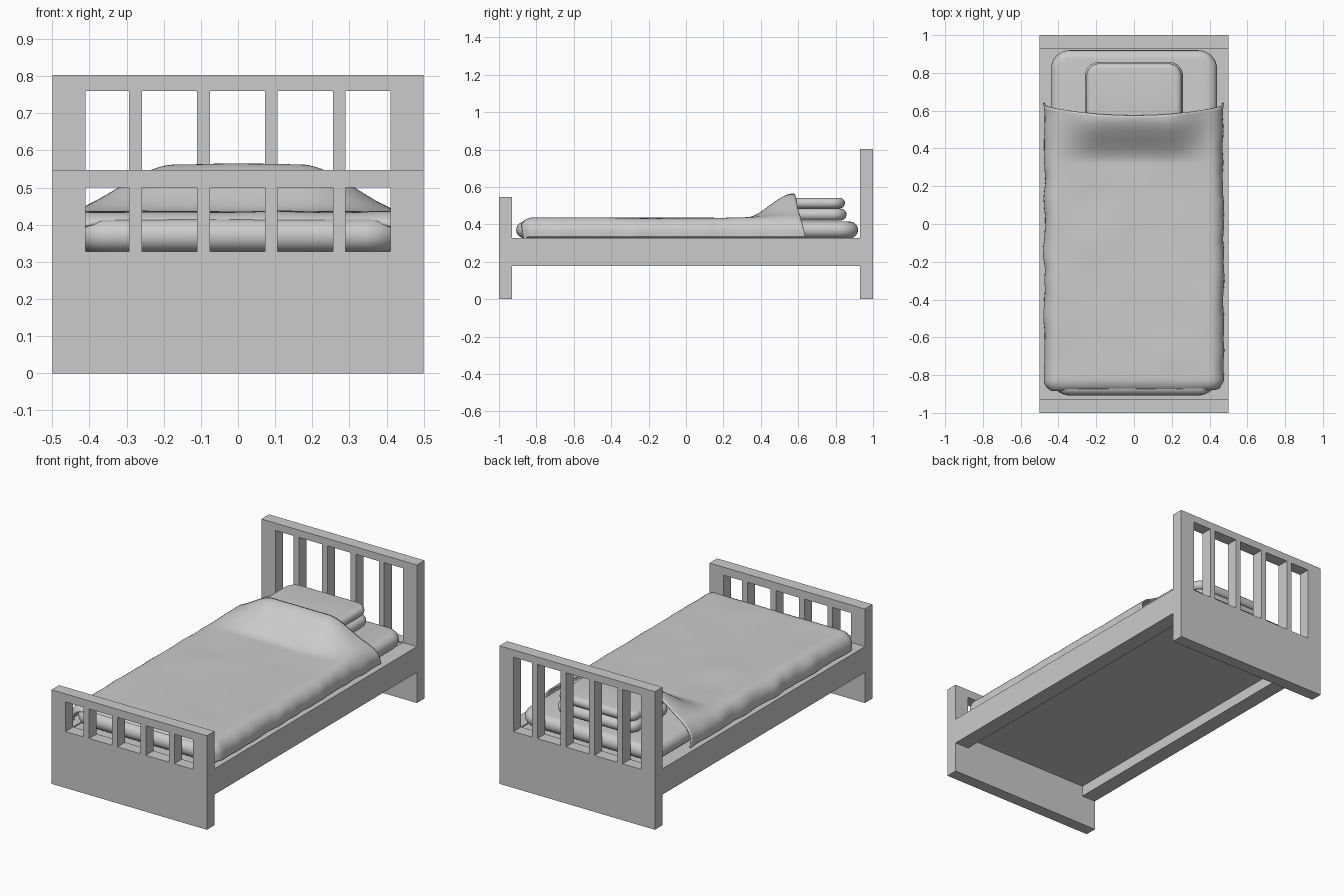
import bpy, bmesh, math
from mathutils import noise, Vector

if "Cube" in bpy.data.objects:
    bpy.data.objects.remove(bpy.data.objects["Cube"])


def finish(name, bm, smooth=False):
    bmesh.ops.recalc_face_normals(bm, faces=bm.faces)
    me = bpy.data.meshes.new(name)
    bm.to_mesh(me)
    bm.free()
    ob = bpy.data.objects.new(name, me)
    bpy.context.collection.objects.link(ob)
    if smooth:
        for p in me.polygons:
            p.use_smooth = True
    return ob


def box(name, x0, x1, y0, y1, z0, z1):
    bm = bmesh.new()
    bmesh.ops.create_cube(bm, size=1)
    for v in bm.verts:
        v.co = ((x0 + x1) / 2 + v.co.x * (x1 - x0),
                (y0 + y1) / 2 + v.co.y * (y1 - y0),
                (z0 + z1) / 2 + v.co.z * (z1 - z0))
    return finish(name, bm)


def slotted_board(name, y0, y1, zs):
    """Board with five window slots between zs[1] and zs[2]."""
    xs = [-.5, -.41, -.293, -.258, -.11, -.075, .073, .107, .256, .29, .41, .5]
    bm = bmesh.new()
    grid = [[bm.verts.new((x, y0, z)) for z in zs] for x in xs]
    for i in range(len(xs) - 1):
        for j in range(3):
            if j == 1 and i % 2 == 1:
                continue
            bm.faces.new((grid[i][j], grid[i + 1][j],
                          grid[i + 1][j + 1], grid[i][j + 1]))
    ext = bmesh.ops.extrude_face_region(bm, geom=bm.faces[:], use_keep_orig=True)
    for v in ext["geom"]:
        if isinstance(v, bmesh.types.BMVert):
            v.co.y = y1
    return finish(name, bm)


def cushion(name, hx, y0, y1, z0, z1, corner, edge, steps=10):
    """Rounded rectangle in plan with a rolled edge."""
    bm = bmesh.new()
    cy, hy, cz, hz = (y0 + y1) / 2, (y1 - y0) / 2, (z0 + z1) / 2, (z1 - z0) / 2
    rings = []
    for k in range(steps + 1):
        a = math.pi * (k / steps - .5)
        inset = edge * (1 - math.cos(a))
        r = corner - inset
        ring = []
        for q, (sx, sy) in enumerate([(1, 1), (-1, 1), (-1, -1), (1, -1)]):
            for c in range(9):
                t = math.pi / 2 * (q + c / 8)
                ring.append(bm.verts.new((sx * (hx - corner) + r * math.cos(t),
                                          cy + sy * (hy - corner) + r * math.sin(t),
                                          cz + hz * math.sin(a))))
        rings.append(ring)
    n = len(rings[0])
    for lo, hi in zip(rings, rings[1:]):
        for i in range(n):
            bm.faces.new((lo[i], lo[(i + 1) % n], hi[(i + 1) % n], hi[i]))
    bm.faces.new(rings[0][::-1])
    bm.faces.new(rings[-1])
    return finish(name, bm, True)


def smoothstep(a, b, x):
    t = max(0, min(1, (x - a) / (b - a)))
    return t * t * (3 - 2 * t)


def drape(a, b):
    """Flat cloth point (a, b) laid over the mattress and pillows."""
    core_x, core_y, R, floor = .40, -.82, .075, .333
    cx, cy = max(-core_x, min(core_x, a)), max(core_y, b)
    d = Vector((a - cx, b - cy))
    dist = d.length
    out = drop = 0
    if dist > 1e-6:
        d.normalize()
        ang = min(dist / R, math.pi / 2)
        out = R * math.sin(ang)
        drop = R * (1 - math.cos(ang)) + max(0, dist - R * math.pi / 2)
    across = 1 - smoothstep(.17, .47, abs(a))
    hump = .128 * smoothstep(.32, .57, b) * across
    wob = noise.noise(Vector((a * 4, b * 4, 1))) * .006
    fold = noise.noise(Vector((a * 3, b * 11, 5))) * .010 * smoothstep(0, .1, dist)
    z = max(floor, .435 + hump - drop + wob * (1 - smoothstep(0, .1, dist)))
    return (cx + d.x * (out + fold), cy + d.y * (out + fold), z)


# Bed frame
slotted_board("headboard", .93, 1, [0, .328, .76, .803])
slotted_board("footboard", -1, -.93, [0, .328, .50, .547])
for side, s in (("left", -1), ("right", 1)):
    x0, x1 = sorted((s * .41, s * .5))
    box(side + "_rail", x0, x1, -.93, .93, .178, .328)
box("mattress_base", -.41, .41, -.93, .93, .24, .322)

# Mattress and stacked pillows
cushion("mattress", .44, -.908, .92, .326, .415, .10, .045)
cushion("lower_pillow", .26, .49, .858, .421, .484, .075, .03)
cushion("upper_pillow", .252, .50, .85, .486, .541, .07, .027)

# Duvet, with its head edge lying over the pillows
bm = bmesh.new()
NU, NV = 80, 110
rows = []
for j in range(NV + 1):
    row = []
    for i in range(NU + 1):
        u = 2 * i / NU - 1
        a = u * .552
        b0 = -.885 - .07 * u ** 6
        b1 = .575 + .065 * u * u
        row.append(bm.verts.new(drape(a, b0 + (b1 - b0) * j / NV)))
    rows.append(row)
for j in range(NV):
    for i in range(NU):
        bm.faces.new((rows[j][i], rows[j][i + 1], rows[j + 1][i + 1], rows[j + 1][i]))
duvet = finish("duvet", bm, True)
mod = duvet.modifiers.new("thickness", "SOLIDIFY")
mod.thickness = .008
mod.offset = -1

# Keep crisp edges on the flat caps of the cushions
for ob in bpy.data.objects:
    ob.select_set(ob.name in {"mattress", "lower_pillow", "upper_pillow", "duvet"})
bpy.context.view_layer.objects.active = duvet
bpy.ops.object.shade_smooth_by_angle(angle=math.radians(40))
